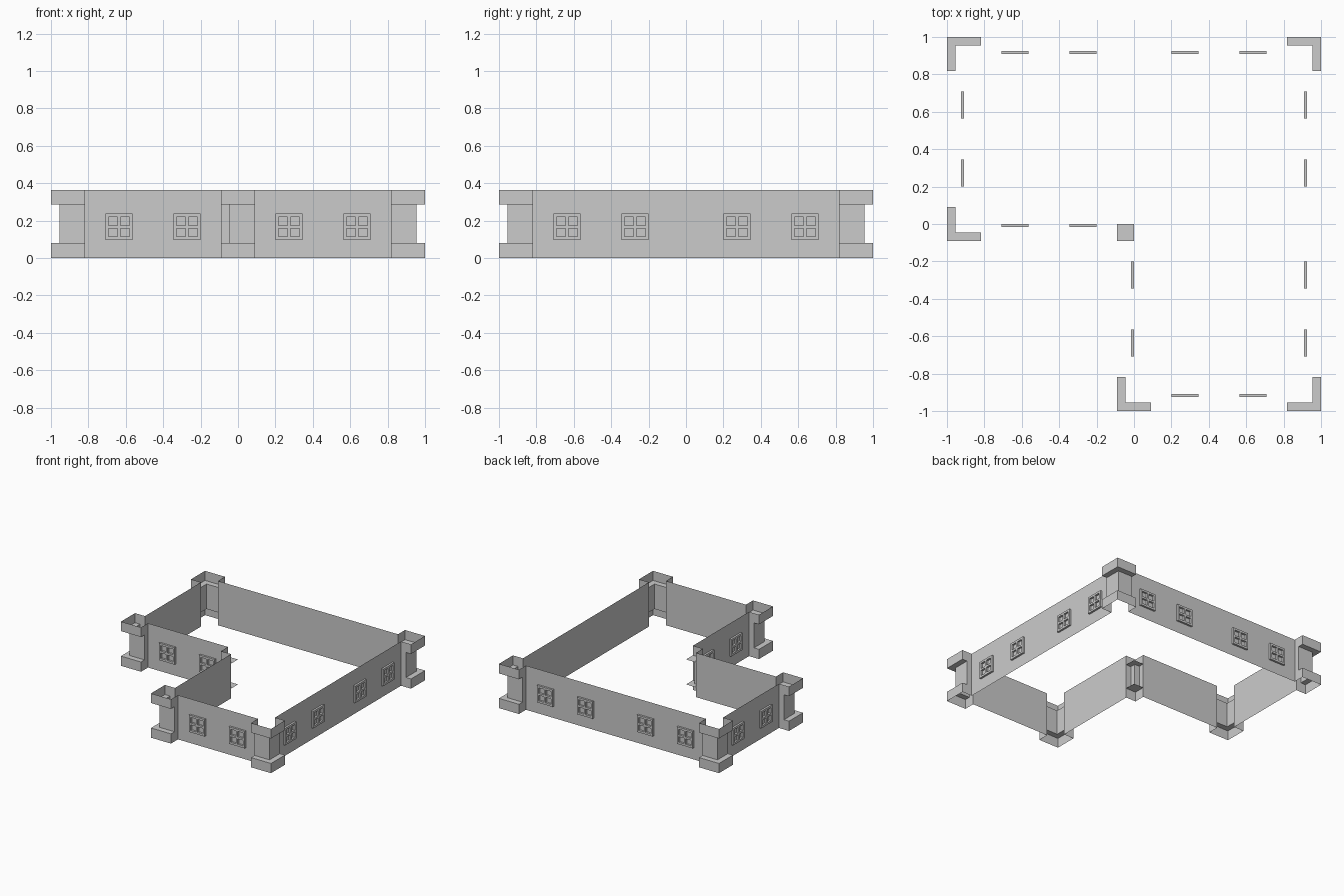
import bpy
from mathutils import Vector

if "Cube" in bpy.data.objects:
    bpy.data.objects.remove(bpy.data.objects["Cube"])

U = 1 / 11                      # plan module
H = 4 * U                       # wall height
UP = Vector((0, 0, 1))


def make(name, quads):
    """Build a flat-shaded object from a list of polygons."""
    verts, faces = [], []
    for q in quads:
        pts = []
        for p in q:
            p = Vector(p)
            if not any((p - o).length < 1e-6 for o in pts):
                pts.append(p)
        if len(pts) < 3:
            continue
        area = sum(((pts[i] - pts[0]).cross(pts[i + 1] - pts[0]).length
                    for i in range(1, len(pts) - 1)))
        if area < 1e-8:
            continue
        faces.append(range(len(verts), len(verts) + len(pts)))
        verts += pts
    me = bpy.data.meshes.new(name)
    me.from_pydata([tuple(v) for v in verts], [], [list(f) for f in faces])
    ob = bpy.data.objects.new(name, me)
    bpy.context.collection.objects.link(ob)
    m = ob.modifiers.new("weld", 'WELD')
    m.merge_threshold = 0.0001
    return ob


def window(name, c, t, n):
    """Four-pane frame standing proud of the wall."""
    w, h, f, b, depth = 0.072, 0.07, 0.017, 0.008, 0.016
    xs = [-w, -w + f, -b, b, w - f, w]
    zs = [-h, -h + f, -b, b, h - f, h]

    def solid(i, j):
        return 0 <= i < 5 and 0 <= j < 5 and (i % 2 == 0 or j % 2 == 0)

    def P(i, j, d):
        return c + t * xs[i] + UP * zs[j] + n * d

    quads = []
    for i in range(5):
        for j in range(5):
            if not solid(i, j):
                continue
            ring = [(i, j), (i + 1, j), (i + 1, j + 1), (i, j + 1)]
            quads.append([P(*r, depth) for r in ring])
            for k, (di, dj) in enumerate([(0, -1), (1, 0), (0, 1), (-1, 0)]):
                if not solid(i + di, j + dj):
                    a, e = ring[k], ring[(k + 1) % 4]
                    quads.append([P(*a, 0), P(*e, 0), P(*e, depth), P(*a, depth)])
    make(name, quads)


def wall(name, p, q):
    """Thin wall panel from p to q, outside on the right, with its windows."""
    p, q = Vector((*p, 0)), Vector((*q, 0))
    length = (q - p).length
    t = (q - p).normalized()
    n = t.cross(UP)
    p, q = p * U, q * U
    make(name, [[p, q, q + UP * H, p + UP * H]])
    for k, s in enumerate(sorted({2, 6, round(length) - 6, round(length) - 2})):
        window(f"{name}_window_{k + 1}", p + t * s * U + UP * 0.167, t, n)


def corner(name, cx, cy, sx, sy, sign=1):
    """Corner pier with projecting base and cap; sign -1 is the inner corner."""
    profile = [(1, 0), (1, 0.08), (0.5, 0.08), (0.5, 0.285), (1, 0.285), (1, H)]

    def pt(u, v, z):
        return Vector(((cx + sx * u) * U, (cy + sy * v) * U, z))

    rings = []
    for d, z in profile:
        d *= sign
        rings.append([pt(u, v, z) for u, v in
                      [(-1, 0), (-1, d), (d, d), (d, -1), (0, -1)]])
    quads = []
    for k in range(5):
        ledge = k in (1, 3)
        if ledge and sign < 0:      # inner corner has full square ledges
            z = profile[k][1]
            sq = [pt(-1, -1, z), pt(0, -1, z), pt(0, 0, z), pt(-1, 0, z)]
            quads.append(sq if k == 1 else sq[::-1])
            continue
        a, b = rings[k], rings[k + 1]
        for i in range(4):
            f = [a[i], a[i + 1], b[i + 1], b[i]]
            quads.append(f[::-1] if sx * sy * sign > 0 else f)
    make(name, quads)


# Walls, walked anticlockwise
wall("front_wall", (1, -10), (9, -10))
wall("right_wall", (10, -9), (10, 9))
wall("back_wall", (9, 10), (-9, 10))
wall("left_wall", (-10, 9), (-10, 1))
wall("recess_front_wall", (-9, 0), (-1, 0))
wall("recess_side_wall", (0, -1), (0, -9))

# Corner piers
corner("front_right_pier", 10, -10, 1, -1)
corner("back_right_pier", 10, 10, 1, 1)
corner("back_left_pier", -10, 10, -1, 1)
corner("left_recess_pier", -10, 0, -1, -1)
corner("front_recess_pier", 0, -10, -1, -1)
corner("inner_pier", 0, 0, 1, 1, -1)
